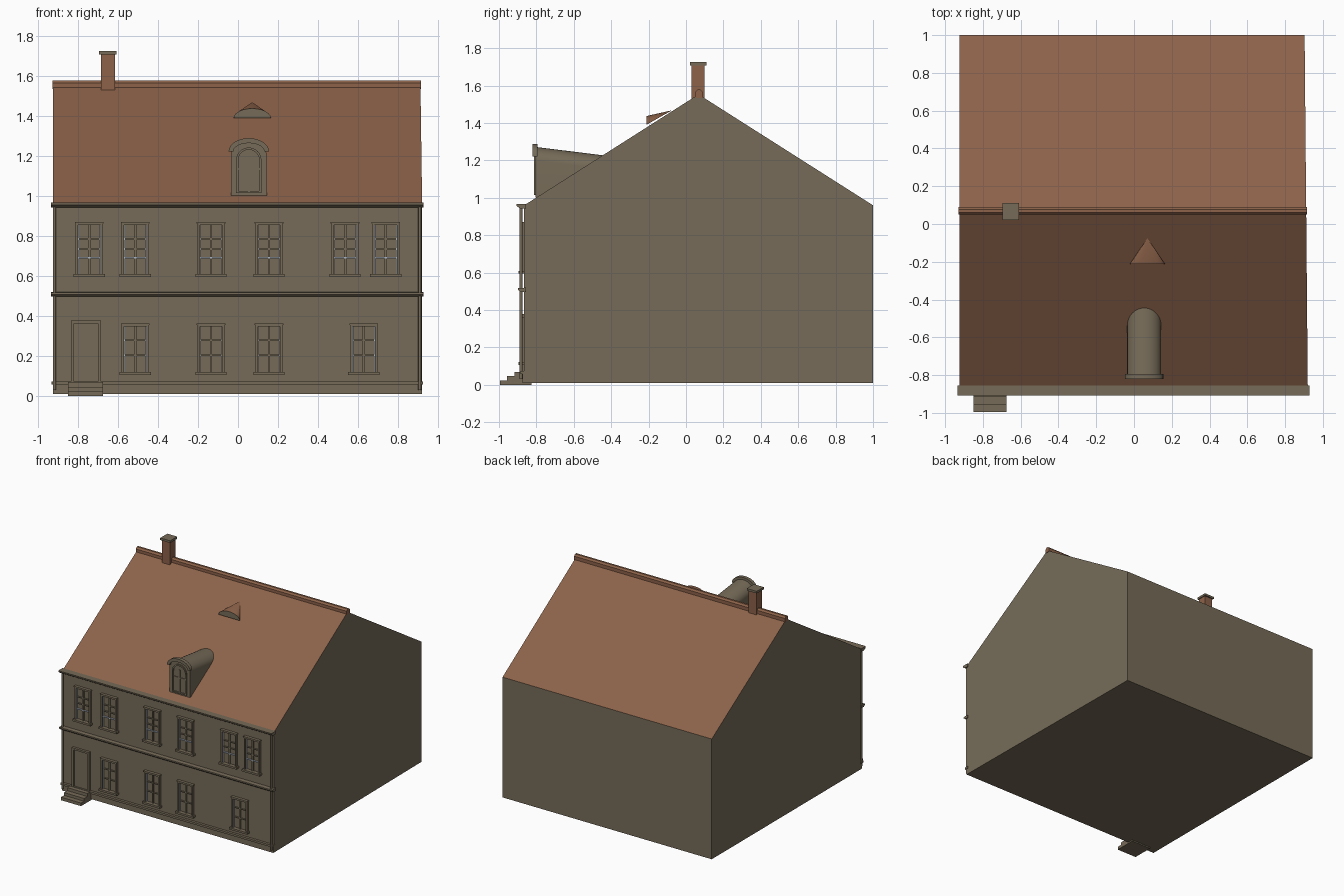
import bpy, bmesh, math

if "Cube" in bpy.data.objects:
    bpy.data.objects.remove(bpy.data.objects["Cube"])


def material(name, rgb):
    m = bpy.data.materials.new(name)
    m.diffuse_color = (*rgb, 1)
    m.use_nodes = True
    m.node_tree.nodes["Principled BSDF"].inputs["Base Color"].default_value = m.diffuse_color
    return m


WALL = material("wall_stone", (0.181, 0.147, 0.098))
TILE = material("roof_tile", (0.262, 0.122, 0.067))
PALE = material("pale_window_trim", (0.42, 0.47, 0.55))


def finish(name, bm, *mats):
    bmesh.ops.recalc_face_normals(bm, faces=bm.faces)
    me = bpy.data.meshes.new(name)
    bm.to_mesh(me)
    bm.free()
    for m in mats:
        me.materials.append(m)
    ob = bpy.data.objects.new(name, me)
    bpy.context.collection.objects.link(ob)
    return ob


def add_loft(bm, a, b):
    """Close a solid between two matching rings of points."""
    va, vb = [bm.verts.new(p) for p in a], [bm.verts.new(p) for p in b]
    n = len(va)
    bm.faces.new(va)
    bm.faces.new(vb[::-1])
    for i in range(n):
        j = (i + 1) % n
        bm.faces.new((va[i], vb[i], vb[j], va[j]))


def loft(name, a, b, mat):
    bm = bmesh.new()
    add_loft(bm, a, b)
    return finish(name, bm, mat)


def prism_y(name, xz, y0, y1, mat):
    return loft(name, [(x, y0, z) for x, z in xz], [(x, y1, z) for x, z in xz], mat)


def prism_x(name, yz, x0, x1, mat):
    return loft(name, [(x0, y, z) for y, z in yz], [(x1, y, z) for y, z in yz], mat)


def boxes(name, items, mat):
    bm = bmesh.new()
    for x0, x1, y0, y1, z0, z1 in items:
        ring = [(x0, z0), (x1, z0), (x1, z1), (x0, z1)]
        add_loft(bm, [(x, y0, z) for x, z in ring], [(x, y1, z) for x, z in ring])
    return finish(name, bm, mat)


def arc(cx, cz, w, h, n=16):
    """Half ellipse from right to left."""
    return [(cx + w * math.cos(math.pi * i / n), cz + h * math.sin(math.pi * i / n))
            for i in range(n + 1)]


F = -0.865          # front wall plane

# House body: gabled solid, slopes tiled, right gable slightly skewed in plan
bm = bmesh.new()
gable = [(F, 0.01), (1.0, 0.01), (1.0, 0.96), (0.067, 1.553), (F, 0.96)]
add_loft(bm, [(-0.925, y, z) for y, z in gable],
         [(0.92 - 0.009 * (y - F), y, z) for y, z in gable])
bmesh.ops.recalc_face_normals(bm, faces=bm.faces)
for f in bm.faces:
    f.material_index = 1 if f.normal.z > 0.3 else 0
finish("house_body", bm, WALL, TILE)

# Ridge cap
prism_x("ridge_cap", [(0.05, 1.535), (0.09, 1.535), (0.09, 1.565), (0.078, 1.578), (0.062, 1.578),
                      (0.05, 1.565)], -0.928, 0.915, TILE)

# Cornice under the eaves, mid band and plinth moulding
prism_x("cornice", [(F + 0.01, 0.968), (-0.908, 0.968), (-0.905, 0.955), (-0.885, 0.942),
                    (F + 0.01, 0.942)], -0.935, 0.928, WALL)
prism_x("mid_band", [(F + 0.01, 0.52), (-0.897, 0.517), (-0.897, 0.507), (-0.885, 0.497),
                     (F + 0.01, 0.497)], -0.935, 0.928, WALL)
boxes("plinth", [(-0.925, 0.92, -0.873, F + 0.01, 0.01, 0.06),
                 (-0.933, 0.925, -0.885, F + 0.01, 0.057, 0.073)], WALL)

# Downpipes at both corners
for side, x in (("left", -0.917), ("right", 0.908)):
    ring = [(x + 0.008 * math.cos(math.pi * i / 4), -0.882 + 0.008 * math.sin(math.pi * i / 4))
            for i in range(8)]
    loft(side + "_downpipe", [(a, b, 0.03) for a, b in ring], [(a, b, 0.95) for a, b in ring], WALL)


def window(name, x, z0, z1, bars, pale_bar):
    w = 0.068
    a, b = x - w, x + w
    y = F + 0.005
    t = 0.012
    # casing and sill
    boxes(name + "_casing", [(a, a + t, -0.884, y, z0, z1), (b - t, b, -0.884, y, z0, z1),
                             (a, b, -0.884, y, z1 - t, z1),
                             (a - 0.004, b + 0.004, -0.888, y, z1 - 0.004, z1 + 0.004),
                             (a - 0.01, b + 0.01, -0.896, y, z0 - 0.012, z0 + 0.003)], WALL)
    # sash bars
    bm_items = [(x - 0.006, x + 0.006, -0.875, y, z0, z1 - t)]
    bm_items += [(a + t, b - t, -0.873, y, z - 0.004, z + 0.004) for z in bars]
    boxes(name + "_sash_bars", bm_items, WALL)
    # pale inner strips
    pale = [(a + t, a + t + 0.004, -0.874, y, z0, z1 - t),
            (b - t - 0.004, b - t, -0.874, y, z0, z1 - t)]
    if pale_bar:
        pale.append((a + t, b - t, -0.876, y, pale_bar - 0.004, pale_bar + 0.003))
    boxes(name + "_pale_strips", pale, PALE)


for i, x in enumerate((-0.743, -0.513, -0.135, 0.155, 0.535, 0.738)):
    window(f"upper_window_{i + 1}", x, 0.607, 0.866, (0.785, 0.735), 0.692)
for i, x in enumerate((-0.513, -0.135, 0.155, 0.628)):
    window(f"lower_window_{i + 1}", x, 0.118, 0.36, (0.28, 0.205), None)

# Door with casing
boxes("door_casing", [(-0.835, -0.82, -0.884, F + 0.005, 0.07, 0.378),
                      (-0.70, -0.685, -0.884, F + 0.005, 0.07, 0.378),
                      (-0.835, -0.685, -0.884, F + 0.005, 0.364, 0.378)], WALL)
boxes("door_leaf", [(-0.82, -0.70, -0.871, F + 0.005, 0.07, 0.364)], WALL)

# Entrance steps
prism_x("entrance_steps", [(-0.825, 0.0), (-0.995, 0.0), (-0.995, 0.024), (-0.957, 0.024),
                           (-0.957, 0.046), (-0.917, 0.046), (-0.917, 0.07), (-0.825, 0.07)],
        -0.85, -0.675, WALL)

# Chimney
boxes("chimney_stack", [(-0.685, -0.615, 0.03, 0.10, 1.5, 1.712)], TILE)
boxes("chimney_cap", [(-0.695, -0.608, 0.022, 0.11, 1.708, 1.725)], WALL)

# Barrel dormer, its top falling gently towards the back
C = 0.054
top = arc(C, 1.2, 0.09, 0.072)
front = [(x, -0.805, z) for x, z in top] + [(C - 0.09, -0.805, 1.003), (C + 0.09, -0.805, 1.003)]
back = [(x, -0.40, z - 0.05) for x, z in top] + [(C - 0.09, -0.40, 1.003), (C + 0.09, -0.40, 1.003)]
dormer = loft("dormer_body", front, back, WALL)

# Dormer arched hood
prism_y("dormer_hood", arc(C, 1.222, 0.101, 0.067) + arc(C, 1.222, 0.078, 0.042)[::-1],
        -0.82, -0.793, WALL)

# Dormer window: arched casing, bars and sill
outer = [(C + 0.063, 1.02)] + arc(C, 1.18, 0.063, 0.062) + [(C - 0.063, 1.02)]
inner = [(C + 0.052, 1.02)] + arc(C, 1.18, 0.052, 0.051) + [(C - 0.052, 1.02)]
prism_y("dormer_window_casing", outer + inner[::-1], -0.813, -0.80, WALL)
boxes("dormer_window_bars", [(C - 0.005, C + 0.005, -0.811, -0.80, 1.02, 1.2),
                             (C - 0.052, C + 0.052, -0.81, -0.80, 1.13, 1.14),
                             (C - 0.063, C + 0.063, -0.813, -0.80, 1.014, 1.024)], WALL)

# Small roof vent: curved front, tiles running back to a point
bm = bmesh.new()
curve = arc(0.071, 1.39, 0.093, 0.047, 12)
rim = [bm.verts.new((x, -0.212, z)) for x, z in curve]
tip = bm.verts.new((0.071, -0.075, 1.468))
for p, q in zip(rim, rim[1:]):
    bm.faces.new((p, q, tip)).material_index = 1
bm.faces.new((rim[0], rim[-1], tip)).material_index = 1
bm.faces.new(rim)
vent = finish("roof_vent", bm, WALL, TILE)

# Smooth the curved parts
for ob in (dormer, vent, bpy.data.objects["dormer_hood"], bpy.data.objects["left_downpipe"],
           bpy.data.objects["right_downpipe"]):
    bpy.ops.object.select_all(action='DESELECT')
    ob.select_set(True)
    bpy.context.view_layer.objects.active = ob
    bpy.ops.object.shade_smooth_by_angle(angle=math.radians(46))
